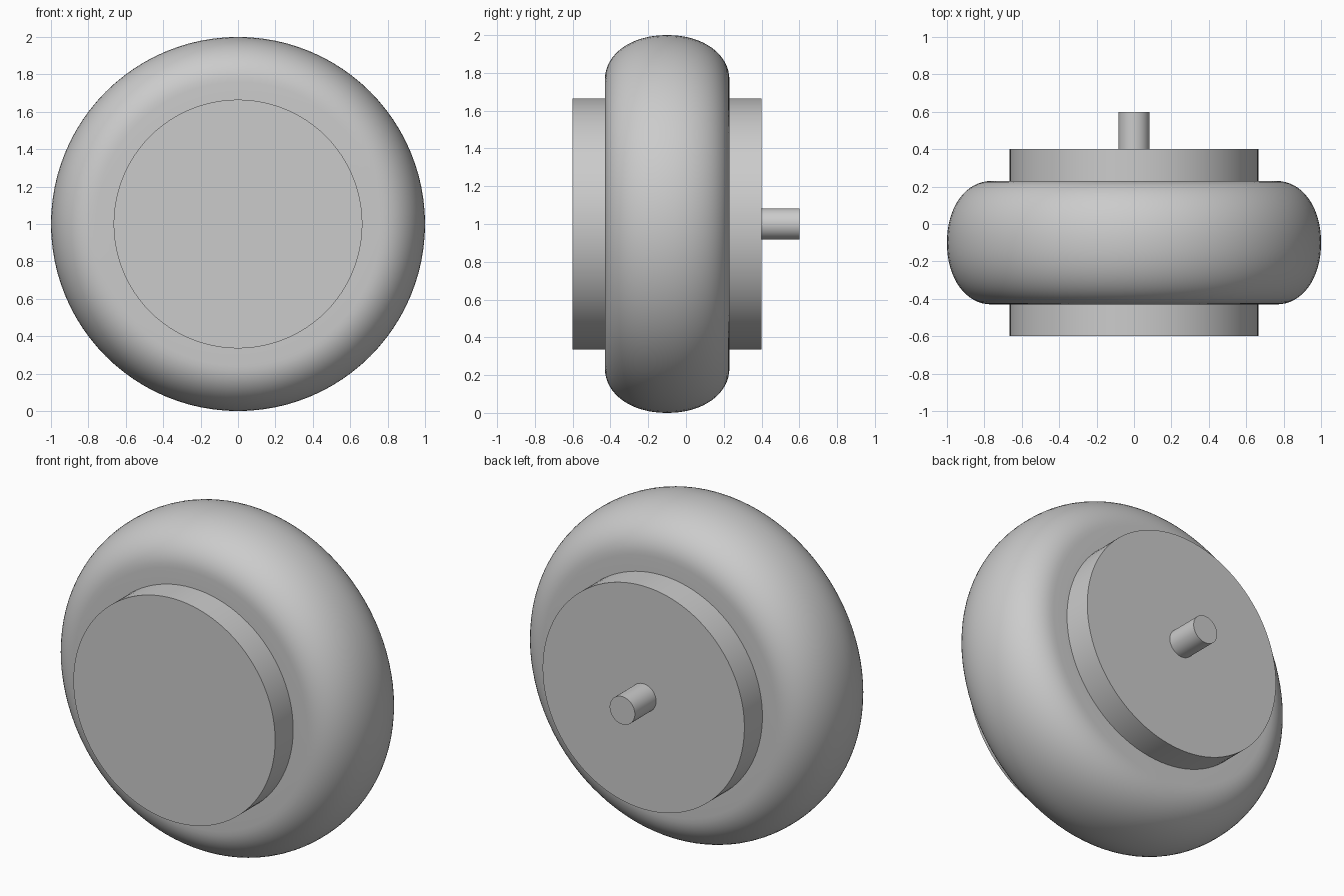
import bpy
import bmesh
from math import cos, sin, pi, radians
from mathutils import Matrix, Vector

cube = bpy.data.objects.get("Cube")
if cube:
    bpy.data.objects.remove(cube, do_unlink=True)

grey = bpy.data.materials.new("plain grey")
grey.use_nodes = True
colour = (0.6, 0.6, 0.6, 1)
grey.diffuse_color = colour
grey.node_tree.nodes["Principled BSDF"].inputs["Base Color"].default_value = colour

HEIGHT = 1.0      # axle height
HUB_R = 0.665
TYRE_Y = -0.1     # middle of the tyre


def lathe(name, profile, steps):
    """Spin (radius, y) points about the y axis at axle height."""
    bm = bmesh.new()
    verts = [bm.verts.new((r, y, 0)) for r, y in profile]
    edges = [bm.edges.new(pair) for pair in zip(verts, verts[1:])]
    bmesh.ops.spin(bm, geom=verts + edges, cent=(0, 0, 0), axis=(0, 1, 0),
                   angle=2 * pi, steps=steps, use_duplicate=False)
    bmesh.ops.remove_doubles(bm, verts=bm.verts, dist=1e-5)
    bmesh.ops.recalc_face_normals(bm, faces=bm.faces)
    mesh = bpy.data.meshes.new(name)
    bm.to_mesh(mesh)
    bm.free()
    obj = bpy.data.objects.new(name, mesh)
    obj.location.z = HEIGHT
    mesh.materials.append(grey)
    bpy.context.collection.objects.link(obj)
    bpy.ops.object.select_all(action="DESELECT")
    obj.select_set(True)
    bpy.context.view_layer.objects.active = obj
    bpy.ops.object.shade_smooth_by_angle(angle=radians(35))
    return obj


def cylinder(name, radius, y0, y1, steps):
    return lathe(name, [(0, y0), (radius, y0), (radius, y1), (0, y1)], steps)


# Tyre: flat side walls with a rounded, slightly squared crown
def crown(angle):
    c, s, power = cos(angle), sin(angle), 2 / 2.1
    y = abs(c) ** power * (1 if c > 0 else -1)
    return 0.76 + 0.24 * max(s, 0) ** power, TYRE_Y + 0.33 * y


arc = [crown(pi * i / 32) for i in range(33)]
walls = [(HUB_R - 0.02, TYRE_Y + 0.33)], [(HUB_R - 0.02, TYRE_Y - 0.33)]
lathe("tyre", walls[0] + arc + walls[1], 96)

# Hub drum through the tyre, and the axle pin at the back
cylinder("hub", HUB_R, -0.6, 0.4, 96)
cylinder("axle_pin", 0.083, 0.39, 0.6, 48)
